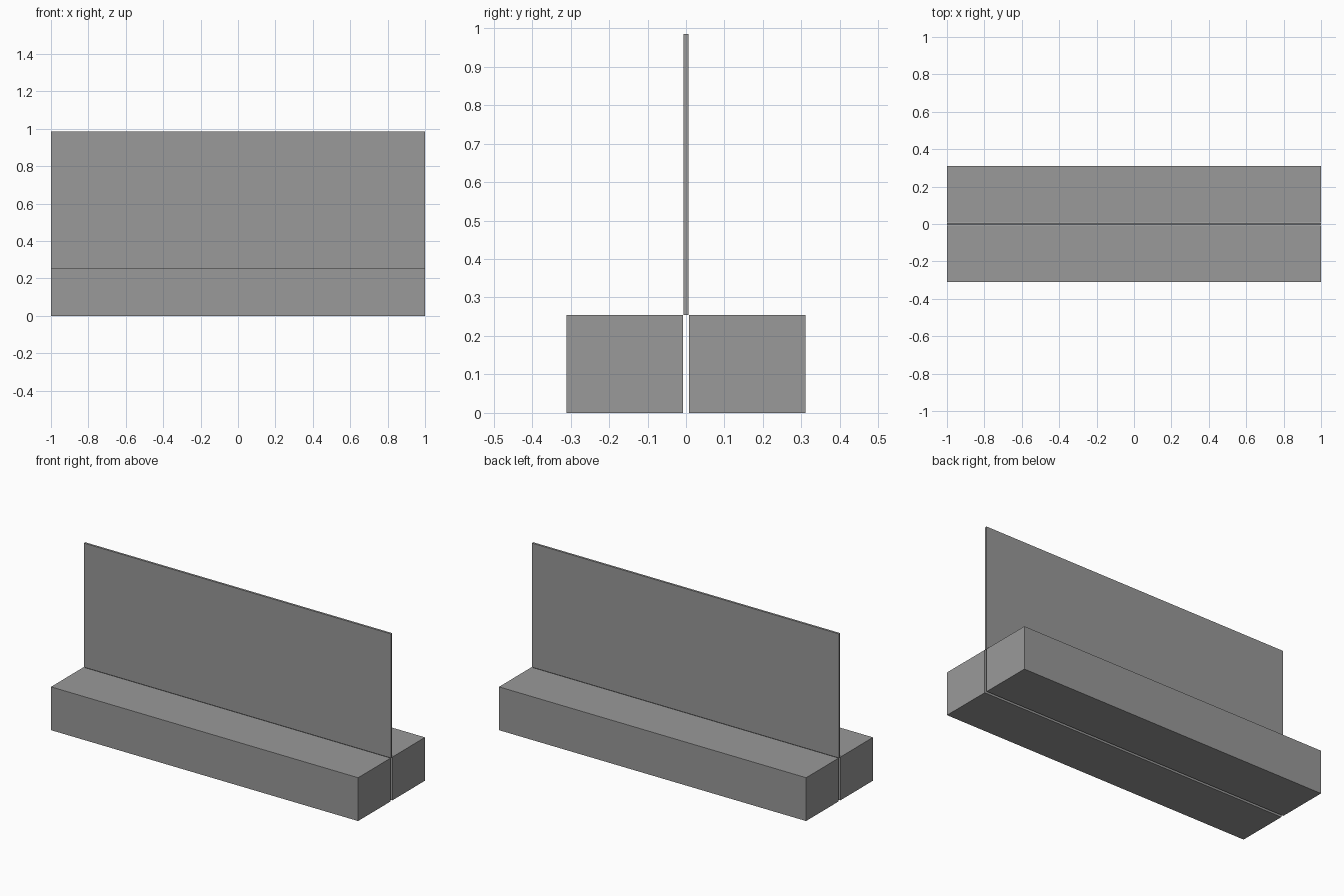
import bpy

cube = bpy.data.objects.get("Cube")
if cube:
    bpy.data.objects.remove(cube, do_unlink=True)

# Single grey material
grey = bpy.data.materials.new("plain grey")
grey.use_nodes = True
color = (0.32, 0.32, 0.32, 1)
grey.diffuse_color = color
grey.node_tree.nodes["Principled BSDF"].inputs["Base Color"].default_value = color


def box(name, low, high):
    """Axis-aligned box between two corners."""
    centre = [(a + b) / 2 for a, b in zip(low, high)]
    bpy.ops.mesh.primitive_cube_add(size=1, location=centre)
    obj = bpy.context.object
    obj.name = name
    obj.scale = [b - a for a, b in zip(low, high)]
    bpy.ops.object.transform_apply(location=False, rotation=False, scale=True)
    obj.data.materials.append(grey)
    return obj


HALF_LENGTH = 1.0
BASE_TOP = 0.255
PANEL_TOP = 0.985
GAP = 0.008
DEPTH = 0.311
PANEL_HALF = 0.0065

# Two long base blocks separated by a narrow open slot
box("front_base_block", (-HALF_LENGTH, -DEPTH, 0), (HALF_LENGTH, -GAP, BASE_TOP))
box("back_base_block", (-HALF_LENGTH, GAP, 0), (HALF_LENGTH, DEPTH, BASE_TOP))

# Thin upright panel standing above the slot
box("upright_panel", (-HALF_LENGTH, -PANEL_HALF, BASE_TOP),
    (HALF_LENGTH, PANEL_HALF, PANEL_TOP))
